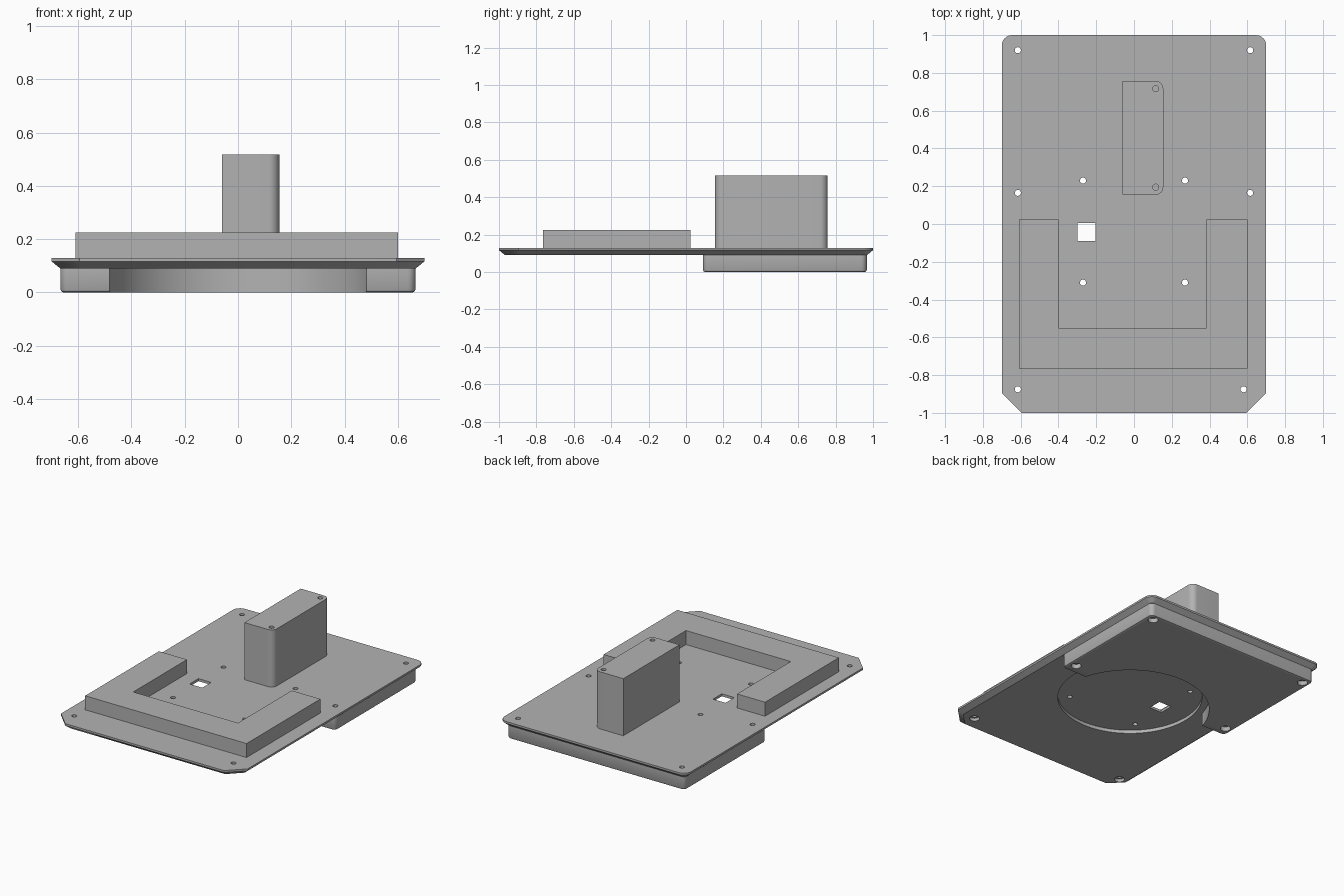
import bpy, bmesh, math

if "Cube" in bpy.data.objects:
    bpy.data.objects.remove(bpy.data.objects["Cube"], do_unlink=True)

grey = bpy.data.materials.new("plain grey")
grey.use_nodes = True
colour = (0.45, 0.45, 0.45, 1)
grey.diffuse_color = colour
grey.node_tree.nodes["Principled BSDF"].inputs["Base Color"].default_value = colour


def corner(cx, cy, r, start, steps=8):
    """Quarter arc, counter-clockwise from the start angle in degrees."""
    return [(cx + r * math.cos(math.radians(start + 90 * i / steps)),
             cy + r * math.sin(math.radians(start + 90 * i / steps))) for i in range(steps + 1)]


def circle(cx, cy, r, n=32):
    return [(cx + r * math.cos(math.tau * i / n), cy + r * math.sin(math.tau * i / n)) for i in range(n)]


def rect(x0, x1, y0, y1):
    return [(x0, y0), (x1, y0), (x1, y1), (x0, y1)]


def add_loft(bm, layers):
    """Closed solid through stacked outlines of equal point count."""
    rings = [[bm.verts.new((x, y, z)) for x, y in pts] for z, pts in layers]
    bm.faces.new(rings[0][::-1])
    bm.faces.new(rings[-1])
    for a, b in zip(rings, rings[1:]):
        for i in range(len(a)):
            j = (i + 1) % len(a)
            bm.faces.new((a[i], a[j], b[j], b[i]))


def make(name, solids):
    bm = bmesh.new()
    for layers in solids:
        add_loft(bm, layers)
    bmesh.ops.recalc_face_normals(bm, faces=bm.faces)
    mesh = bpy.data.meshes.new(name)
    bm.to_mesh(mesh)
    bm.free()
    mesh.materials.append(grey)
    ob = bpy.data.objects.new(name, mesh)
    bpy.context.collection.objects.link(ob)
    return ob


def prism(pts, z0, z1):
    return [(z0, pts), (z1, pts)]


def cut(ob, solids):
    """Subtract solids and discard the cutter."""
    cutter = make("cutter", solids)
    cutter.hide_render = True
    mod = ob.modifiers.new("cut", "BOOLEAN")
    mod.operation, mod.solver, mod.object = "DIFFERENCE", "EXACT", cutter
    bpy.context.view_layer.objects.active = ob
    bpy.ops.object.modifier_apply(modifier=mod.name)
    bpy.data.objects.remove(cutter, do_unlink=True)


# Base plate: rounded back corners, clipped front corners, tapered underside
def plate_outline(d):
    w, h, c = 0.7 - d, 1 - d, 0.105 - 0.586 * d
    r = 0.055 - d
    return ([(-w, c - h), (c - w, -h), (w - c, -h), (w, c - h)]
            + corner(w - r, h - r, r, 0) + corner(r - w, h - r, r, 90))


plate = make("base_plate", [[(0.09, plate_outline(0.033)), (0.117, plate_outline(0)),
                             (0.13, plate_outline(0))]])

# Lower block: rounded box with softened bottom edge and a round bite
def block_outline(d):
    x, y0, y1, r = 0.667 - d, 0.09 + d, 0.967 - d, 0.03 - d
    return (corner(r - x, y0 + r, r, 180) + corner(x - r, y0 + r, r, 270)
            + corner(x - r, y1 - r, r, 0) + corner(r - x, y1 - r, r, 90))


block = make("lower_block", [[(0, block_outline(0.012)), (0.004, block_outline(0.004)),
                              (0.012, block_outline(0)), (0.09, block_outline(0))]])
cut(block, [prism(circle(0, -0.04, 0.5, 96), -0.1, 0.2)])

# Round recess under the plate
cut(plate, [prism(circle(0, -0.04, 0.455, 96), 0.05, 0.113)])

# Screw holes, square opening and counterbores
back_holes = [(s * 0.615, y) for s in (-1, 1) for y in (0.165, 0.92)]
front_holes = [(-0.615, -0.875), (0.58, -0.875)]
disc_holes = [(s * 0.27, y) for s in (-1, 1) for y in (0.23, -0.31)]
through = [prism(circle(x, y, 0.016), -0.1, 0.3) for x, y in back_holes + front_holes + disc_holes]
cut(plate, through + [prism(rect(-0.3, -0.205, -0.09, 0.005), -0.1, 0.3)])
cut(plate, [prism(circle(x, y, 0.032), 0.05, 0.11) for x, y in front_holes])
cut(block, [prism(circle(x, y, 0.016), -0.1, 0.3) for x, y in back_holes])
cut(block, [prism(circle(x, y, 0.032), -0.1, 0.03) for x, y in back_holes])

# U-shaped raised rim
u_shape = [(-0.61, -0.765), (0.6, -0.765), (0.6, 0.025), (0.385, 0.025),
           (0.385, -0.55), (-0.4, -0.55), (-0.4, 0.025), (-0.61, 0.025)]
rim = make("raised_rim", [prism(u_shape, 0.13, 0.225)])

# Tall block with two rounded edges and blind holes on top
r = 0.04
tower_shape = ([(-0.06, 0.155)] + corner(0.155 - r, 0.155 + r, r, 270)
               + corner(0.155 - r, 0.757 - r, r, 0) + [(-0.06, 0.757)])
tower = make("tall_block", [prism(tower_shape, 0.13, 0.517)])
cut(tower, [prism(circle(0.115, y, 0.016), 0.42, 0.6) for y in (0.195, 0.717)])

# Smooth the round surfaces, keep edges crisp
bpy.ops.object.select_all(action="DESELECT")
for ob in (plate, block, rim, tower):
    ob.select_set(True)
bpy.context.view_layer.objects.active = plate
bpy.ops.object.shade_smooth_by_angle(angle=math.radians(30))
